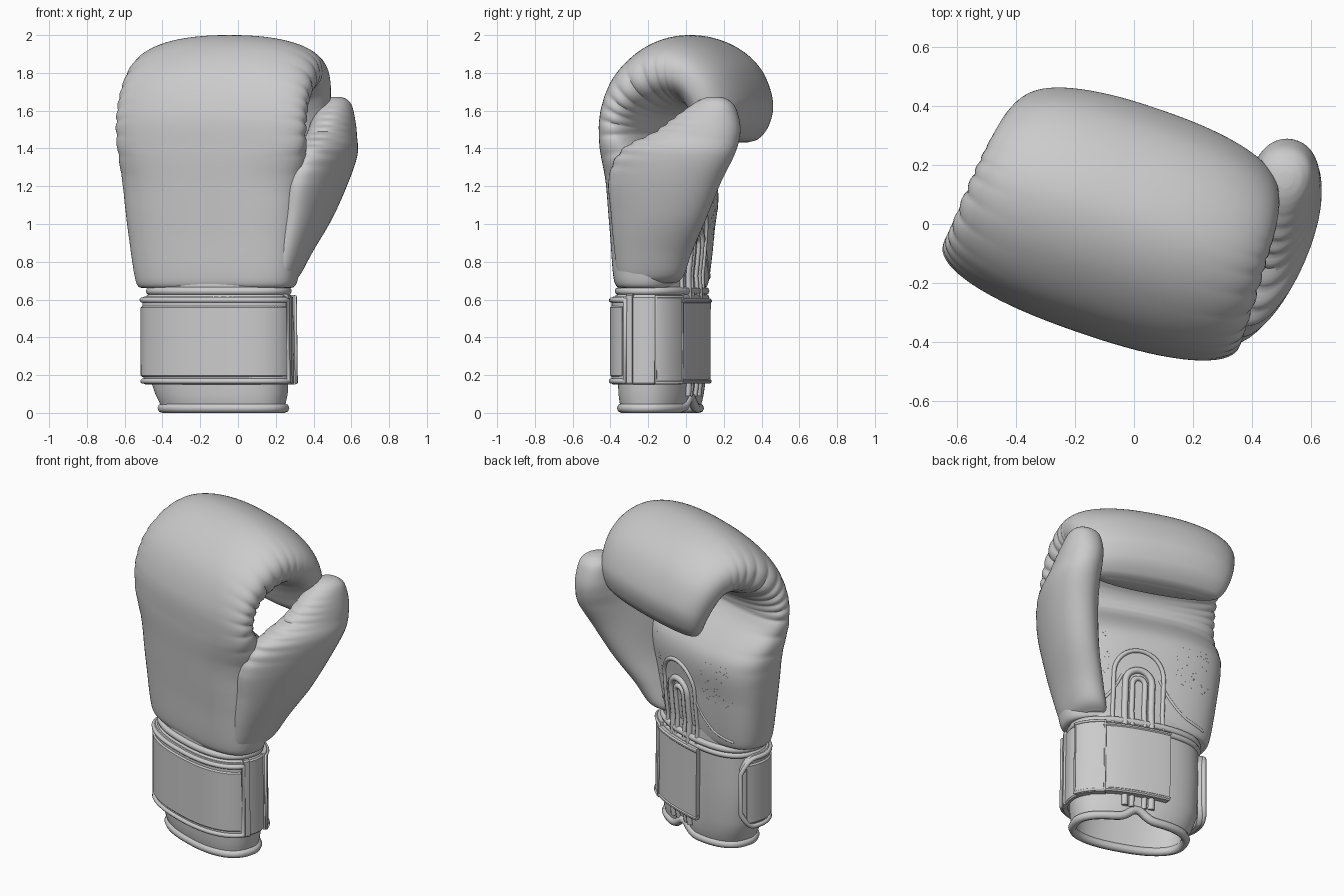
import bpy, bmesh, math, random
from math import sin, cos, pi, radians, exp
from mathutils import Vector, Matrix
from mathutils.bvhtree import BVHTree

if "Cube" in bpy.data.objects:
    bpy.data.objects.remove(bpy.data.objects["Cube"])

# The glove is modelled in its own frame (u across, v palm side), then turned about z
TURN = Matrix.Rotation(radians(-19), 4, 'Z')
CU, CV = -0.055, -0.153          # wrist centre


def sup(t, p):
    c, s = cos(t), sin(t)
    return (math.copysign(abs(c) ** (2 / p), c), math.copysign(abs(s) ** (2 / p), s))


def smooth_rows(rows, n):
    """Catmull-Rom through rows of numbers; yields (row position, values)."""
    out = []
    for i in range(len(rows) - 1):
        p1, p2 = rows[i], rows[i + 1]
        p0, p3 = rows[max(i - 1, 0)], rows[min(i + 2, len(rows) - 1)]
        for j in range(n):
            t = j / n
            out.append((i + t, [0.5 * (2 * b + (c - a) * t + (2 * a - 5 * b + 4 * c - d) * t * t
                                       + (3 * b - a - 3 * c + d) * t ** 3)
                                for a, b, c, d in zip(p0, p1, p2, p3)]))
    out.append((len(rows) - 1, list(rows[-1])))
    return out


def loft(name, rings, turn=True, angle=50):
    n = len(rings[0])
    verts = [Vector(p) for r in rings for p in r]
    faces = [(i * n + j, i * n + (j + 1) % n, (i + 1) * n + (j + 1) % n, (i + 1) * n + j)
             for i in range(len(rings) - 1) for j in range(n)]
    faces += [tuple(range(n)), tuple(range(len(verts) - n, len(verts)))]
    me = bpy.data.meshes.new(name)
    me.from_pydata(verts, [], faces)
    bm = bmesh.new()
    bm.from_mesh(me)
    bmesh.ops.recalc_face_normals(bm, faces=bm.faces)
    bm.to_mesh(me)
    bm.free()
    if turn:
        me.transform(TURN)
    me.shade_smooth()
    me.set_sharp_from_angle(angle=radians(angle))
    bpy.context.collection.objects.link(bpy.data.objects.new(name, me))
    return BVHTree.FromPolygons(verts, faces)


def tube(name, pts, r, cyclic=False, turn=True):
    cu = bpy.data.curves.new(name, 'CURVE')
    cu.dimensions = '3D'
    cu.bevel_depth, cu.bevel_resolution, cu.use_fill_caps = r, 2, True
    sp = cu.splines.new('POLY')
    sp.points.add(len(pts) - 1)
    for q, p in zip(sp.points, pts):
        q.co = (TURN @ Vector(p) if turn else Vector(p)).to_4d()
    sp.use_cyclic_u = cyclic
    sp.use_smooth = True
    bpy.context.collection.objects.link(bpy.data.objects.new(name, cu))


# Padded hand curling over into the fist: outer v,z / inner v,z / u min,max
hand_rows = [
    (-.31, .66, .00, .66, -.47, .33), (-.35, .70, .03, .70, -.505, .375),
    (-.37, .95, .055, .95, -.545, .405), (-.39, 1.2, .065, 1.22, -.575, .435),
    (-.405, 1.4, -.11, 1.44, -.583, .465), (-.40, 1.6, -.13, 1.51, -.585, .47),
    (-.325, 1.8, -.10, 1.57, -.58, .47), (-.175, 1.945, -.03, 1.61, -.575, .47),
    (0, 2.0, .04, 1.625, -.565, .465), (.18, 1.955, .08, 1.61, -.55, .46),
    (.32, 1.84, .10, 1.56, -.53, .445), (.392, 1.67, .115, 1.51, -.50, .42),
    (.375, 1.54, .135, 1.46, -.465, .39), (.315, 1.46, .165, 1.435, -.42, .345),
    (.255, 1.435, .205, 1.43, -.34, .26)]
rings = []
for k, (ov, oz, iv, iz, u0, u1) in smooth_rows(hand_rows, 16):
    ring = []
    gather = exp(-((k - 5.8) / 2.5) ** 4)
    blend = min(max((k - 2.5) / 2, 0), 1)
    fold = abs(sin(pi * (k * 2.1 + .2 * sin(k * 2.3)))) ** .7 - .7
    for j in range(72):
        c, s = sup(2 * pi * j / 72, 2.7 - .4 * blend)
        m = gather * abs(c) ** 3 * max(0, .6 - .5 * s)
        f = 1 + .042 * m * fold
        c, s = c * f, s * f
        ring.append(((u0 + u1) / 2 + (u1 - u0) / 2 * c,
                     (ov + iv) / 2 + (ov - iv) / 2 * s, (oz + iz) / 2 + (oz - iz) / 2 * s))
    rings.append(ring)
hand_tree = loft("padded_hand", rings)

# Thumb: front edge xyz / back edge xyz / half thickness
thumb_rows = [
    (.19, -.33, .675, .20, -.05, .69, .075), (.215, -.36, .72, .24, -.01, .73, .095),
    (.25, -.38, .87, .31, .03, .85, .11), (.28, -.395, 1.05, .42, .10, 1.02, .125),
    (.31, -.405, 1.25, .51, .18, 1.22, .14), (.375, -.33, 1.40, .55, .25, 1.36, .14),
    (.435, -.17, 1.485, .545, .28, 1.45, .125), (.47, -.06, 1.565, .535, .285, 1.53, .112),
    (.495, .04, 1.637, .525, .26, 1.62, .09), (.506, .085, 1.662, .52, .22, 1.66, .06),
    (.511, .12, 1.673, .517, .18, 1.673, .025)]
rings = []
for k, r in smooth_rows(thumb_rows, 12):
    F, B, t = Vector(r[:3]), Vector(r[3:6]), r[6]
    half, n = (F - B) / 2, (F - B).cross(Vector((0, 0, 1))).normalized()
    gather = exp(-((k - 6) / 1.7) ** 4)
    ring = []
    for j in range(48):
        c, s = sup(2 * pi * j / 48, 2.1)
        f = 1 + .07 * gather * max(c, 0) ** 2 * (abs(sin(pi * k * 2.3)) - .7)
        ring.append((F + B) / 2 + half * c * f + n * t * s * f * (1 - .12 * c))
    rings.append(ring)
loft("thumb", rings, turn=False)


# Wrist cuff: open sleeve from inner top, round the rim, to outer top
def wrist(phi, a, b, z):
    c, s = sup(phi, 2.4)
    u = CU + .03 * max(0, 1 - z / .2) + a * c
    if s > 0 and z < .15:      # notch at the back slit
        z += .06 * exp(-((u + .01) / .06) ** 2)
    return (u, CV + b * s, z)


def loop(a, b, z, n=96):
    return [wrist(2 * pi * j / n, a, b, z) for j in range(n)]


cuff_tree = loft("wrist_cuff", [loop(a, b, z) for a, b, z in (
    (.30, .13, .62), (.31, .14, .30), (.315, .155, .03), (.335, .175, .025), (.345, .185, .06),
    (.36, .19, .10), (.375, .195, .18), (.383, .195, .4), (.38, .195, .6), (.385, .19, .72))])
tube("rim_piping", loop(.333, .172, .025), .025, True)
tube("upper_cuff_piping", loop(.375, .19, .645), .022, True)
tube("cuff_ridge", loop(.378, .194, .61), .018, True)


# Straps wrapped round the cuff between two angles
def strap(name, d0, d1, z0, z1, lo, hi, rounded=False, border=0):
    rings, top, bottom = [], [], []
    for i in range(49):
        phi = radians(d0 + (d1 - d0) * i / 48)
        g = .09 * (1 - min(i / 5, 1)) ** 2 if rounded else 0
        za, zb, e = z0 + g, z1 - g, .008
        rings.append([wrist(phi, .385 + o, .197 + o, z) for o, z in (
            (lo, za), (hi - e, za), (hi, za + e), (hi, zb - e), (hi - e, zb), (lo, zb))])
        top.append(wrist(phi, .385 + hi, .197 + hi, zb - border))
        bottom.append(wrist(phi, .385 + hi, .197 + hi, za + border))
    loft(name, rings, angle=35)
    if border:
        tube(name + "_piping", top + bottom[::-1], border * .8, True)


strap("front_strap", 160, 347, .15, .615, -.005, .03, True, .018)
strap("front_strap_inset", 168, 343, .19, .565, .02, .038)
strap("side_strap", -15, 40, .15, .62, -.005, .018)
strap("side_strap_edge", -12, -4, .15, .63, .0, .030)
strap("side_strap_fold", 22, 58, .15, .625, .0, .034, False, .01)
strap("back_elastic", 52, 106, .16, .60, -.005, .034)
strap("back_elastic_top_hem", 56, 106, .58, .605, .0, .04)
strap("back_elastic_bottom_hem", 56, 106, .155, .18, .0, .04)


# Palm-side details laid onto the surface
def on_back(u, z, lift=0.0):
    hits = [t.ray_cast(Vector((u, .6, z)), Vector((0, -1, 0)))[0] for t in (hand_tree, cuff_tree)]
    v = max([h.y for h in hits if h] or [.02])
    return (u, v + lift, z)


def arch(name, w, top, r, low=.09):
    uc = -.01
    path = [(uc + w, low + (top - w - low) * i / 24) for i in range(24)]
    path += [(uc + w * cos(pi * i / 16), top - w + w * sin(pi * i / 16)) for i in range(17)]
    path += [(2 * uc - u, z) for u, z in reversed(path[:24])]
    tube(name, [on_back(u, z, r * .1) for u, z in path], r)


arch("tongue_outline", .15, 1.10, .013, .62)
arch("slit_binding_outer", .08, .98, .02)
arch("slit_binding_inner", .038, .93, .016)
for side in (-1, 1):
    seam = smooth_rows([(.125, .94), (.19, .84), (.29, .75), (.42, .71)], 8)
    tube("palm_seam", [on_back(-.01 + side * u * (1 if side < 0 else .8), z, -.003)
                       for _, (u, z) in seam], .009)

# Air holes in the palm
random.seed(4)
for side, count in ((-1, 45), (1, 20)):
    bm = bmesh.new()
    for i in range(count):
        u = -.03 + side * random.uniform(.2, .42 if side < 0 else .3)
        p = Matrix.Translation(on_back(u, random.uniform(.92, 1.2), -.002))
        bmesh.ops.create_icosphere(bm, subdivisions=1, radius=.004, matrix=TURN @ p)
    me = bpy.data.meshes.new("air_holes")
    bm.to_mesh(me)
    bm.free()
    bpy.context.collection.objects.link(bpy.data.objects.new("air_holes", me))
